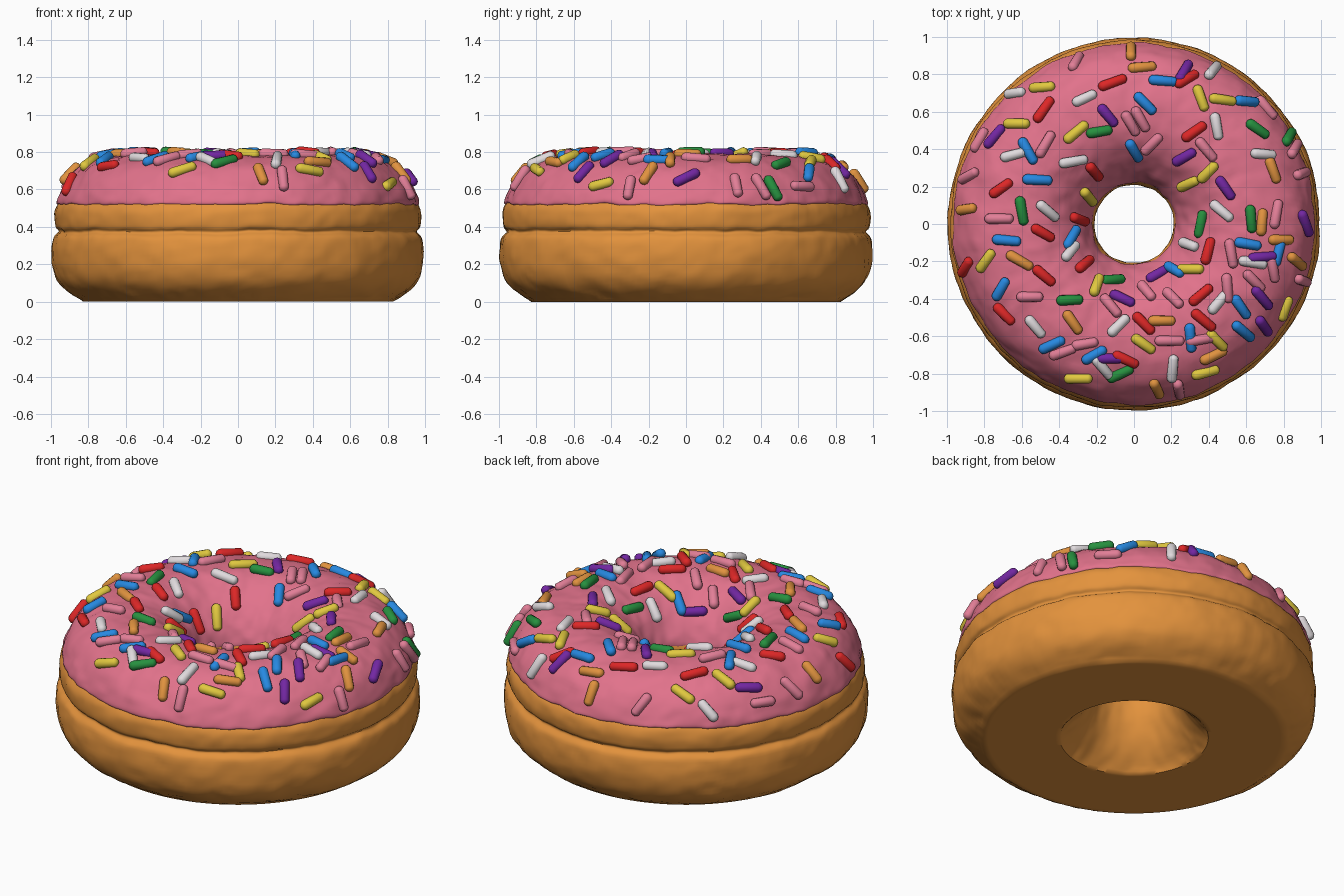
import bpy, bmesh, math, random
from mathutils import Vector, Matrix, noise

random.seed(11)
SEGMENTS = 200

if "Cube" in bpy.data.objects:
    bpy.data.objects.remove(bpy.data.objects["Cube"], do_unlink=True)


def material(name, colour):
    mat = bpy.data.materials.new(name)
    mat.use_nodes = True
    mat.diffuse_color = (*colour, 1)
    mat.node_tree.nodes["Principled BSDF"].inputs["Base Color"].default_value = (*colour, 1)
    return mat


def finish(bm, name, mat):
    """Turn a bmesh into a smooth-shaded object of one colour."""
    mesh = bpy.data.meshes.new(name)
    bm.to_mesh(mesh)
    bm.free()
    mesh.materials.append(mat)
    obj = bpy.data.objects.new(name, mesh)
    bpy.context.collection.objects.link(obj)
    bpy.ops.object.select_all(action="DESELECT")
    obj.select_set(True)
    bpy.context.view_layer.objects.active = obj
    bpy.ops.object.shade_smooth_by_angle(angle=math.radians(50))


def rounded(points, closed, steps=4):
    """Catmull-Rom curve through (radius, height) points."""
    pts = [Vector(p) for p in points]
    n = len(pts)

    def at(i):
        return pts[i % n] if closed else pts[max(0, min(n - 1, i))]

    curve = []
    for i in range(n if closed else n - 1):
        a, b, c, d = (at(i + k) for k in (-1, 0, 1, 2))
        for s in range(steps):
            t = s / steps
            curve.append(b + (c - a) * t / 2 + (a - b * 2.5 + c * 2 - d / 2) * t * t
                         + (b * 1.5 - a / 2 - c * 1.5 + d / 2) * t ** 3)
    if not closed:
        curve.append(pts[-1])
    return curve


def uneven(p, amount):
    """Hand-made wobble; the flat base stays flat."""
    if p.z < 0.008:
        return Vector((p.x, p.y, 0))
    return p + (noise.noise_vector(p * 6) + noise.noise_vector(p * 17) * 0.7) * amount


def lathe(name, profile, closed, mat, amount):
    bm = bmesh.new()
    rings = []
    for k in range(SEGMENTS):
        a = math.tau * k / SEGMENTS
        rings.append([bm.verts.new(uneven(Vector((r * math.cos(a), r * math.sin(a), z)), amount))
                      for r, z in profile])
    count = len(profile)
    for k in range(SEGMENTS):
        here, there = rings[k], rings[(k + 1) % SEGMENTS]
        for j in range(count if closed else count - 1):
            m = (j + 1) % count
            bm.faces.new((here[j], there[j], there[m], here[m]))
    bmesh.ops.recalc_face_normals(bm, faces=bm.faces)
    finish(bm, name, mat)


# Dough ring with a pinched waist and a flared hole underneath
dough_profile = rounded([
    (0.43, 0), (0.62, 0), (0.80, 0), (0.88, 0.035), (0.955, 0.10), (0.988, 0.18),
    (0.996, 0.27), (0.986, 0.34), (0.957, 0.373), (0.975, 0.40), (0.981, 0.46),
    (0.970, 0.51), (0.93, 0.56), (0.86, 0.64), (0.75, 0.71), (0.58, 0.74), (0.42, 0.69),
    (0.29, 0.59), (0.225, 0.48), (0.212, 0.38), (0.23, 0.26), (0.29, 0.13), (0.37, 0.04)], True)
lathe("dough_ring", dough_profile, True, material("golden dough", (0.77, 0.29, 0.046)), 0.007)

# Icing shell with its edges tucked into the dough
icing_profile = rounded([
    (0.94, 0.515), (0.966, 0.525), (0.957, 0.565), (0.932, 0.62), (0.885, 0.685),
    (0.81, 0.742), (0.71, 0.776), (0.60, 0.788), (0.49, 0.775), (0.39, 0.725),
    (0.30, 0.64), (0.245, 0.55), (0.222, 0.48), (0.235, 0.45)], False)
ICING_WOBBLE = 0.010
lathe("icing", icing_profile, False, material("pink icing", (0.76, 0.17, 0.26)), ICING_WOBBLE)


def icing_at(radius):
    """Height and steepness of the icing at a distance from the axis."""
    for outer, inner in zip(icing_profile[5:], icing_profile[6:]):
        if inner.x <= radius <= outer.x:
            steep = (outer.y - inner.y) / (outer.x - inner.x)
            return inner.y + steep * (radius - inner.x), steep


def sprinkles(name, colour, spots):
    """Capsules lying on the icing; each spot is x and y in hundredths and a heading in degrees."""
    bm = bmesh.new()
    for x, y, heading in spots:
        out = Vector((x, y, 0)).normalized()
        radius = min(math.hypot(x, y) / 100, 0.94)
        height, steep = icing_at(radius)
        flat = Vector((math.cos(math.radians(heading)), math.sin(math.radians(heading)), 0))
        along = (flat + Vector((0, 0, steep * flat.dot(out)))).normalized()
        normal = (Vector((0, 0, 1)) - out * steep).normalized()
        frame = Matrix((normal.cross(along), normal, along)).transposed().to_4x4()
        frame.translation = uneven(out * radius + Vector((0, 0, height)), ICING_WOBBLE) + normal * 0.007
        half = random.uniform(0.043, 0.053)
        made = bmesh.ops.create_uvsphere(bm, u_segments=12, v_segments=8, radius=0.028)["verts"]
        for v in made:
            v.co.z += half if v.co.z > 0.001 else -half
        bmesh.ops.transform(bm, matrix=frame, verts=made)
    bmesh.ops.recalc_face_normals(bm, faces=bm.faces)
    finish(bm, name + "_sprinkles", material(name + " sprinkle", colour))


# Sprinkles, one batch per colour
sprinkles("yellow", (0.75, 0.58, 0.05), [
    (-49, 73, 5), (-63, 53, 0), (-31, 49, 40), (36, 67, -70), (47, 66, -8), (29, 21, 25),
    (40, 28, 45), (-79, -20, 55), (-25, 15, -50), (31, -24, 0), (81, -45, 70), (5, -64, -35),
    (44, -62, -45), (-30, -82, 0), (38, -79, 15), (-21, -33, 70)])
sprinkles("red", (0.72, 0.02, 0.02), [
    (-11, 76, 20), (-48, 61, 55), (28, 77, 30), (32, 49, 35), (-71, 19, 35), (-21, 28, -50),
    (-29, 2, -20), (-49, -5, -30), (-48, -28, -40), (-69, -48, -45), (-27, -22, 40),
    (40, -15, 75), (5, -53, -45), (37, -52, -40), (-4, -72, -25), (36, -38, 40), (-90, -23, 60)])
sprinkles("blue", (0.02, 0.25, 0.75), [
    (15, 76, -5), (6, 64, -45), (0, 40, -60), (-57, 39, -60), (-52, 24, -3), (-68, -9, -5),
    (-34, -7, 60), (60, 65, -5), (61, -11, -10), (22, -25, -30), (-71, -34, 60), (-44, -64, 25),
    (-21, -70, 30), (30, -61, -85), (57, -44, -55), (58, -57, -40), (77, -15, 75)])
sprinkles("white", (0.75, 0.71, 0.73), [
    (-26, 67, 25), (-64, 37, 15), (-33, 34, 10), (-46, 7, -40), (42, 81, 50), (44, 52, -80),
    (69, 37, -5), (47, 7, -40), (63, -21, -10), (30, -11, -20), (-53, -55, -50), (-8, -55, 45),
    (21, -77, 85), (-17, -77, -50), (-35, -15, 50), (45, -42, 50), (-63, 69, 10)])
sprinkles("green", (0.02, 0.28, 0.05), [
    (-19, 49, 10), (-60, 7, -80), (-34, -41, 3), (36, 0, 80), (63, 3, -85), (66, 50, -35),
    (-8, -80, 25), (-12, -30, 5), (82, 46, 60)])
sprinkles("purple", (0.17, 0.02, 0.36), [
    (-14, 58, -50), (27, 36, 30), (49, 19, -55), (-6, -40, -25), (68, -40, -50), (68, -18, 5),
    (69, -54, -55), (91, 1, -70), (13, -27, 30), (-13, -72, 0), (27, 81, 60), (-74, 47, 50)])
sprinkles("orange", (0.75, 0.29, 0.05), [
    (-89, 8, 10), (-61, -20, -30), (-33, -53, -55), (15, -52, 0), (42, -70, 25), (69, 1, 85),
    (74, 28, -70), (78, -8, 0), (12, -88, -65), (87, -20, -40), (-2, 92, 90), (4, 84, 5)])
sprinkles("light_pink", (0.76, 0.21, 0.31), [
    (-2, 54, -60), (4, 56, -60), (-48, 43, 60), (10, 43, 45), (39, 40, -50), (-72, 3, 0),
    (-56, -39, 0), (7, -36, -50), (19, -62, 0), (35, -62, 10), (21, -40, -45), (-26, -64, 10),
    (-38, -68, 20), (76, 5, 80), (74, -24, -80), (52, -16, -80), (50, -34, -85), (-12, -44, -50),
    (64, -31, -45), (90, -30, -20), (89, 27, 20), (86, 40, 60), (-82, 44, 60), (24, -88, -80),
    (-31, 87, 60), (-88, 26, 30), (70, 62, -50)])
